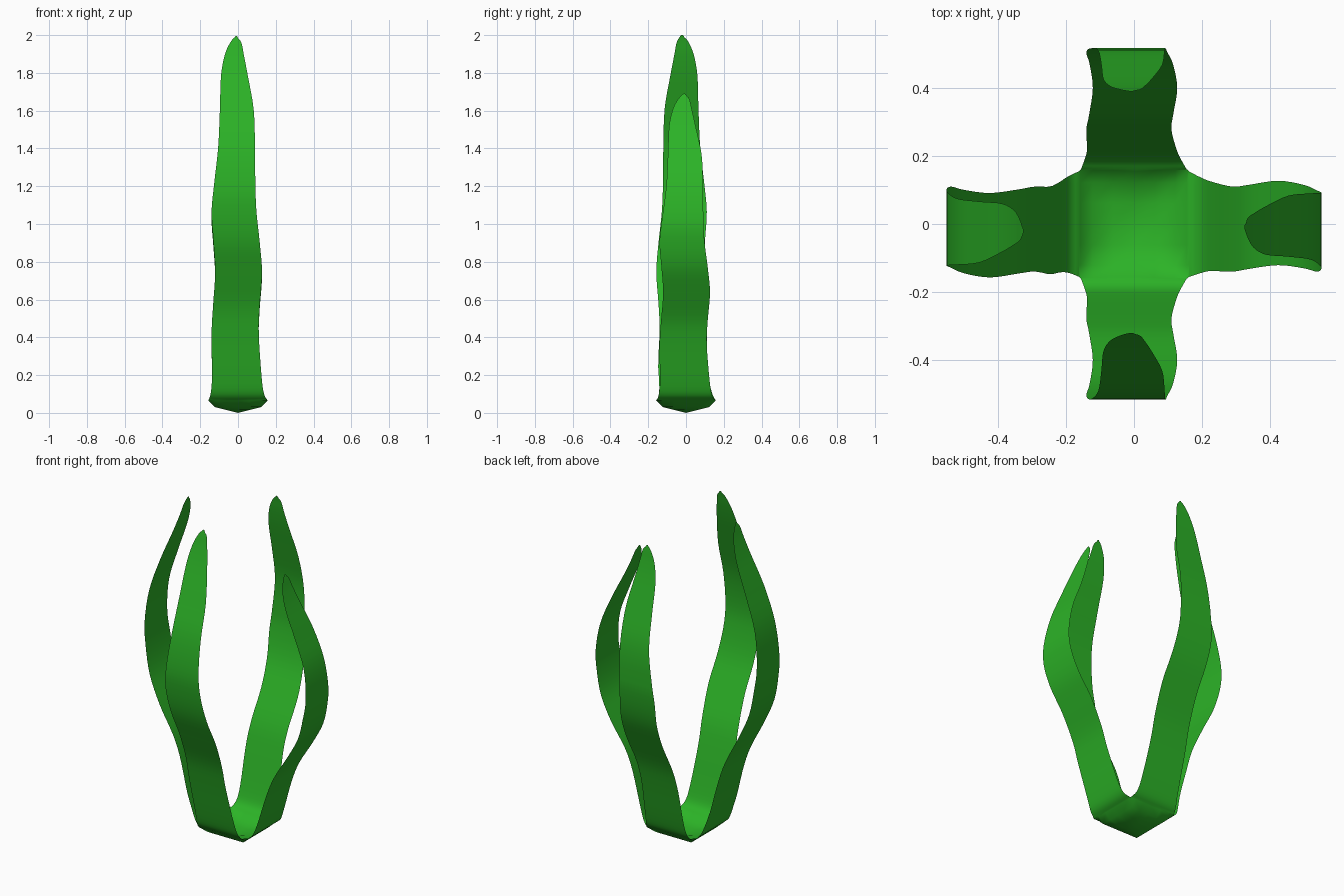
import bpy, bmesh
from mathutils import Vector

if "Cube" in bpy.data.objects:
    bpy.data.objects.remove(bpy.data.objects["Cube"])

R0, Z0 = 0.155, 0.065          # half size and rim height of the base cup

# leaf stations: outward distance, height, left edge, right edge
ROWS = [
    (.155, .065, -.158, .158), (.193, .1, -.145, .138), (.225, .19, -.138, .125),
    (.287, .42, -.14, .11), (.335, .57, -.132, .115), (.42, .745, -.121, .127),
    (.495, .905, -.13, .115), (.535, 1.065, -.14, .098), (.546, 1.21, -.127, .092),
    (.517, 1.41, -.105, .09), (.45, 1.61, -.096, .083), (.385, 1.79, -.09, .052),
    (.35, 1.9, -.07, .031), (.333, 1.965, -.042, .018), (.323, 2.0, -.014, -.004),
]
COLS = [-1, -.77, -.39, 0, .39, .77, 1]


def smooth_rows(rows, steps=4):
    """Catmull-Rom interpolation through the stations."""
    pts = [Vector(r) for r in rows]
    out = []
    for i in range(len(pts) - 1):
        a, b, c, d = pts[max(i - 1, 0)], pts[i], pts[i + 1], pts[min(i + 2, len(pts) - 1)]
        for k in range(steps):
            t = k / steps
            out.append(b + (c - a) * t / 2 + (a * 2 - b * 5 + c * 4 - d) * t * t / 2
                       + (b * 3 - a + d - c * 3) * t ** 3 / 2)
    return out + [pts[-1]]


def add_grid(bm, grid):
    vs = [[bm.verts.new(p) for p in row] for row in grid]
    for r0, r1 in zip(vs, vs[1:]):
        for i in range(len(r0) - 1):
            bm.faces.new((r0[i], r0[i + 1], r1[i + 1], r1[i]))


def add_leaf(bm, place, k_out, k_up, lean, flip=False):
    grid = []
    for r, z, lo, hi in smooth_rows(ROWS):
        c, h = (lo + hi) / 2, (hi - lo) / 2
        if flip:                                   # opposite side-to-side wave
            c = -c - .03 * min(1, (z - Z0) / .2)
        bend = lean * max(0, (z - 1.2) / .8)
        out = R0 + (r - R0) * k_out + bend
        up = Z0 + (z - Z0) * k_up
        grid.append([place(out, c + h * s, up) for s in COLS])
    add_grid(bm, grid)


bm = bmesh.new()

# base cup
def cup_z(d):
    return d * .25 if d <= .122 else .0305 + (d - .122) * 1.0


def rim(v):
    return v * .158


add_grid(bm, [[(rim(x), rim(y), Z0 if max(abs(x), abs(y)) == 1 else cup_z(rim(max(abs(x), abs(y)))))
               for x in COLS] for y in COLS])

# four leaves: front, back, right, left
add_leaf(bm, lambda r, s, z: (s, -r, z), .92, .997, .01)
add_leaf(bm, lambda r, s, z: (s, r, z), .92, .965, .08)
add_leaf(bm, lambda r, s, z: (r, s, z), 1.01, .84, 0)
add_leaf(bm, lambda r, s, z: (-r, s, z), 1.01, 1.0, 0, True)

bmesh.ops.remove_doubles(bm, verts=bm.verts, dist=.0045)
bmesh.ops.recalc_face_normals(bm, faces=bm.faces)
for f in bm.faces:
    f.smooth = True

mesh = bpy.data.meshes.new("plant_leaves")
bm.to_mesh(mesh)
bm.free()
plant = bpy.data.objects.new("plant_leaves", mesh)
bpy.context.collection.objects.link(plant)

mat = bpy.data.materials.new("leaf_green")
mat.diffuse_color = (.025, .45, .02, 1)
mat.use_nodes = True
mat.node_tree.nodes["Principled BSDF"].inputs["Base Color"].default_value = mat.diffuse_color
mesh.materials.append(mat)
